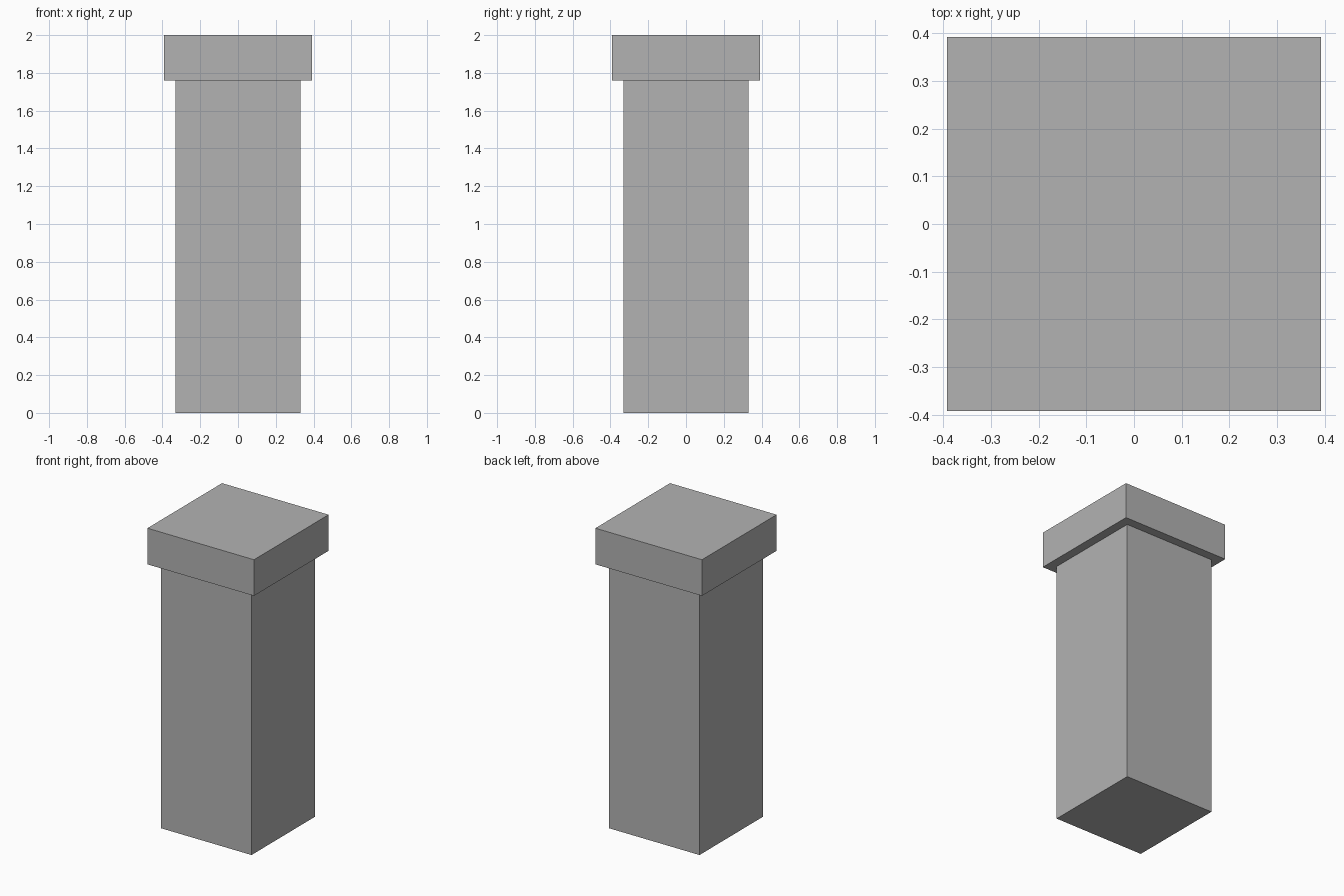
import bpy

if "Cube" in bpy.data.objects:
    bpy.data.objects.remove(bpy.data.objects["Cube"])

# Darker grey shared by both parts
grey = bpy.data.materials.new("dark_grey")
grey.diffuse_color = (0.45, 0.45, 0.45, 1)
grey.use_nodes = True
grey.node_tree.nodes["Principled BSDF"].inputs["Base Color"].default_value = grey.diffuse_color


def box(name, width, z0, z1):
    bpy.ops.mesh.primitive_cube_add(size=1, location=(0, 0, (z0 + z1) / 2))
    ob = bpy.context.object
    ob.name = name
    ob.scale = (width, width, z1 - z0)
    bpy.ops.object.transform_apply(location=False, rotation=False, scale=True)
    ob.data.materials.append(grey)
    return ob


# Square shaft standing on the ground
box("pillar_shaft", 0.664, 0.0, 1.76)

# Wider square slab on top
box("pillar_cap", 0.783, 1.76, 2.0)
